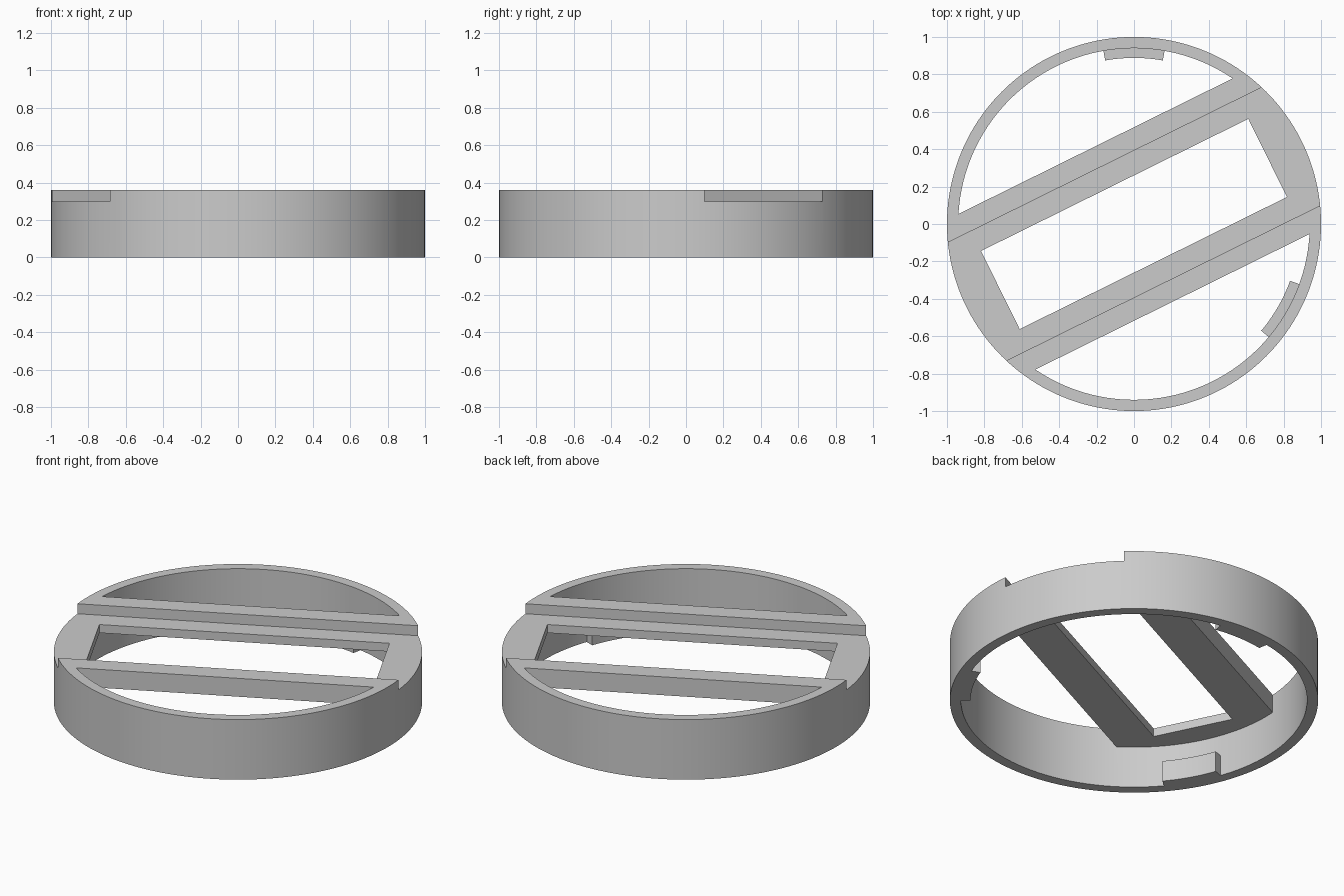
import bpy, bmesh, math
from mathutils import Matrix

if "Cube" in bpy.data.objects:
    bpy.data.objects.remove(bpy.data.objects["Cube"], do_unlink=True)

RADIUS, BORE, HEIGHT = 1.0, 0.94, 0.36
FLOOR_TOP, FLOOR_BOTTOM = 0.30, 0.25
TILT = math.radians(26.3)
SEGMENTS = 160

grey = bpy.data.materials.new("plain grey")
grey.use_nodes = True
colour = (0.6, 0.6, 0.6, 1)
grey.diffuse_color = colour
grey.node_tree.nodes["Principled BSDF"].inputs["Base Color"].default_value = colour


def finish(name, bm):
    bmesh.ops.recalc_face_normals(bm, faces=bm.faces)
    mesh = bpy.data.meshes.new(name)
    bm.to_mesh(mesh)
    bm.free()
    obj = bpy.data.objects.new(name, mesh)
    bpy.context.collection.objects.link(obj)
    mesh.materials.append(grey)
    return obj


def prism(name, outline, z0, z1):
    """Extrude a flat outline from z0 up to z1."""
    bm = bmesh.new()
    face = bm.faces.new([bm.verts.new((x, y, z0)) for x, y in outline])
    top = bmesh.ops.extrude_face_region(bm, geom=[face])["geom"]
    verts = [v for v in top if isinstance(v, bmesh.types.BMVert)]
    bmesh.ops.translate(bm, verts=verts, vec=(0, 0, z1 - z0))
    return finish(name, bm)


def arc(radius, start, end, steps):
    angles = [start + (end - start) * i / steps for i in range(steps + 1)]
    return [(radius * math.cos(a), radius * math.sin(a)) for a in angles]


def disc(name, radius, z0, z1):
    return prism(name, arc(radius, 0, math.tau, SEGMENTS)[:-1], z0, z1)


def bar_box(name, half_length, half_width, z0, z1):
    """Box lying along the tilted crossbar direction."""
    a, b = half_length, half_width
    box = prism(name, [(-a, -b), (a, -b), (a, b), (-a, b)], z0, z1)
    box.data.transform(Matrix.Rotation(TILT, 4, "Z"))
    return box


def subtract(target, cutter):
    cutter.hide_render = True
    mod = target.modifiers.new("cut", "BOOLEAN")
    mod.operation, mod.solver, mod.object = "DIFFERENCE", "EXACT", cutter
    bpy.context.view_layer.objects.active = target
    bpy.ops.object.modifier_apply(modifier=mod.name)
    bpy.data.objects.remove(cutter, do_unlink=True)


# Hollow that leaves the ring wall and the bridge standing
hollow = disc("hollow_cutter", BORE, -0.2, 0.6)
subtract(hollow, bar_box("bridge_keep", 2, 0.464, FLOOR_BOTTOM, 1))

# Ring with bridge, sunken channel and central window
body = disc("ring_with_bridge", RADIUS, 0, HEIGHT)
subtract(body, hollow)
subtract(body, bar_box("channel_cutter", 2, 0.352, FLOOR_TOP, 1))
subtract(body, bar_box("window_cutter", 0.797, 0.233, 0.1, 0.7))

# Three locking tabs on the inside of the wall
parts = [body]
half = math.radians(10)
for name, degrees in (("back", 90), ("left", -30), ("right", 210)):
    mid = math.radians(degrees)
    outline = (arc(0.888, mid - half, mid + half, 10)
               + arc(BORE + 0.001, mid + half, mid - half, 10))
    parts.append(prism(name + "_locking_tab", outline, 0, 0.125))

# Smooth curved walls with crisp edges
for part in parts:
    bpy.ops.object.select_all(action="DESELECT")
    part.select_set(True)
    bpy.context.view_layer.objects.active = part
    bpy.ops.object.shade_smooth_by_angle(angle=math.radians(30))
